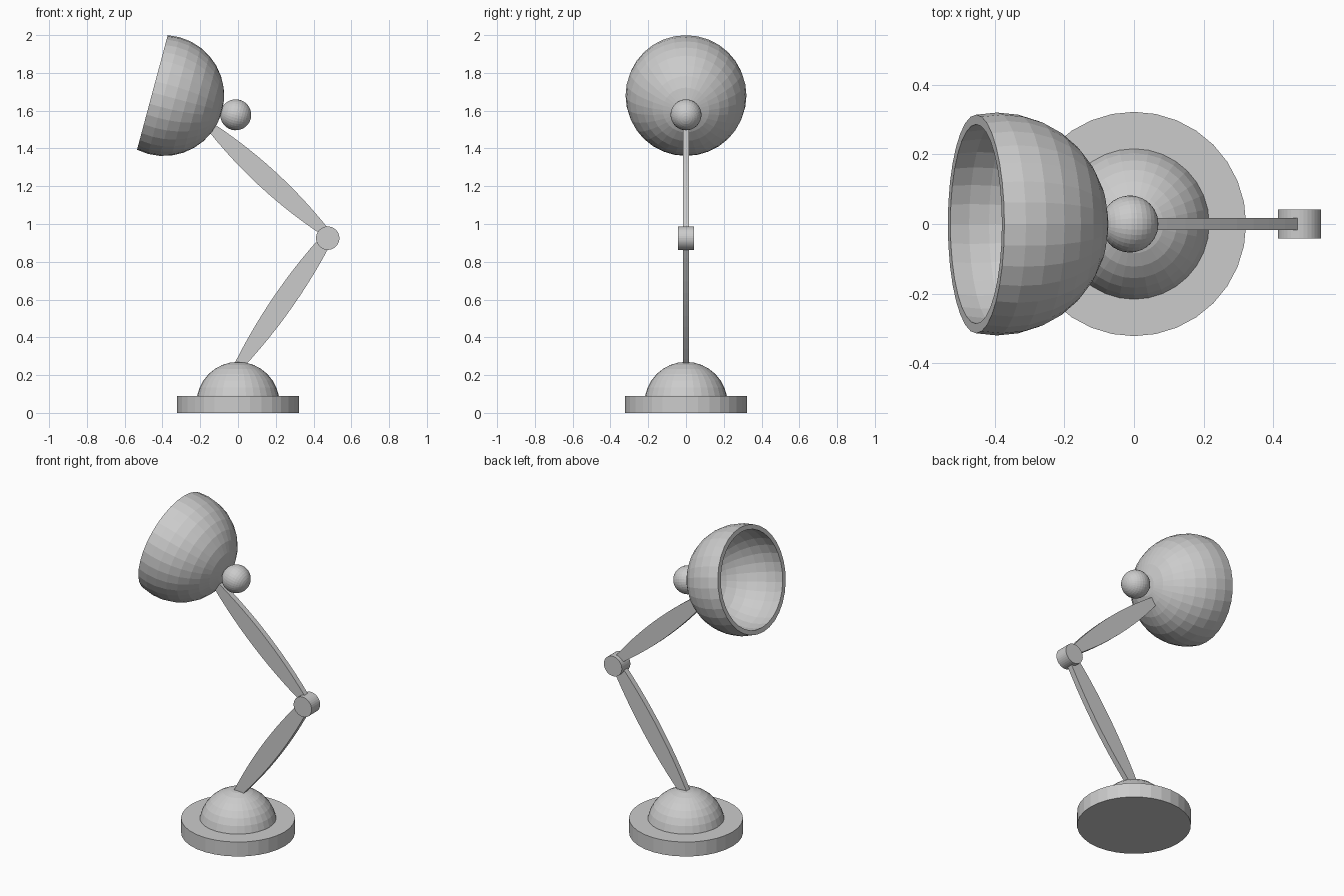
import bpy, bmesh, math
from mathutils import Matrix, Vector

if "Cube" in bpy.data.objects:
    bpy.data.objects.remove(bpy.data.objects["Cube"])

grey = bpy.data.materials.new("plain grey")
grey.diffuse_color = (0.6, 0.6, 0.6, 1)
grey.use_nodes = True
grey.node_tree.nodes["Principled BSDF"].inputs["Base Color"].default_value = grey.diffuse_color


def finish(name, bm, matrix=Matrix()):
    bmesh.ops.recalc_face_normals(bm, faces=bm.faces)
    me = bpy.data.meshes.new(name)
    bm.to_mesh(me)
    bm.free()
    me.materials.append(grey)
    ob = bpy.data.objects.new(name, me)
    ob.matrix_world = matrix
    bpy.context.collection.objects.link(ob)
    return ob


def lathe(name, profile, matrix=Matrix(), segments=32):
    """Spin an (r, z) profile about the local z axis."""
    bm = bmesh.new()
    verts = [bm.verts.new((r, 0, z)) for r, z in profile]
    edges = [bm.edges.new(pair) for pair in zip(verts, verts[1:])]
    bmesh.ops.spin(bm, geom=verts + edges, cent=(0, 0, 0), axis=(0, 0, 1),
                   angle=math.tau, steps=segments, use_duplicate=False)
    bmesh.ops.remove_doubles(bm, verts=bm.verts, dist=1e-5)
    return finish(name, bm, matrix)


def arc(radius, start, end, steps):
    angles = [math.radians(start + (end - start) * i / steps) for i in range(steps + 1)]
    return [(radius * math.cos(a), radius * math.sin(a)) for a in angles]


def arm(name, start, end, end_half=0.024, bulge=0.032, depth=0.034, steps=12):
    """Flat bar with lens-shaped sides, drawn in the xz plane."""
    a, b = Vector(start), Vector(end)
    side = Vector((-(b - a).y, (b - a).x)).normalized()
    left, right = [], []
    for i in range(steps + 1):
        t = i / steps
        w = end_half + bulge * (1 - (2 * t - 1) ** 2)
        p = a.lerp(b, t)
        left.append(p + side * w)
        right.append(p - side * w)
    bm = bmesh.new()
    face = bm.faces.new([bm.verts.new((p.x, -depth / 2, p.y)) for p in left + right[::-1]])
    ext = bmesh.ops.extrude_face_region(bm, geom=[face])
    bmesh.ops.translate(bm, vec=(0, depth, 0),
                        verts=[v for v in ext["geom"] if isinstance(v, bmesh.types.BMVert)])
    return finish(name, bm)


# Base disc and dome
lathe("base_disc", [(0, 0), (0.322, 0), (0.322, 0.09), (0, 0.09)])
lathe("base_dome", arc(0.22, 0, 90, 8), Matrix.Translation((0, 0, 0.05)))

# Two arms and the elbow
arm("lower_arm", (0.0, 0.245), (0.5, 0.965))
arm("upper_arm", (-0.14, 1.51), (0.46, 0.96))
lathe("elbow_joint", [(0, -0.042), (0.062, -0.042), (0.062, 0.042), (0, 0.042)],
      Matrix.Translation((0.475, 0, 0.925)) @ Matrix.Rotation(math.pi / 2, 4, 'X'))

# Tilted lamp shade: thick shell open to the left, with a ball at its back
tilt = Matrix.Rotation(math.radians(105), 4, 'Y')
inner_start = -math.degrees(math.asin(0.0624 / 0.293))
shade = arc(0.293, 90, inner_start, 9) + arc(0.32, -11.25, 90, 9)
lathe("lamp_shade", shade, Matrix.Translation((-0.393, 0, 1.68)) @ tilt)
lathe("shade_ball", arc(0.082, -90, 90, 16), Matrix.Translation((-0.012, 0, 1.578)) @ tilt)
